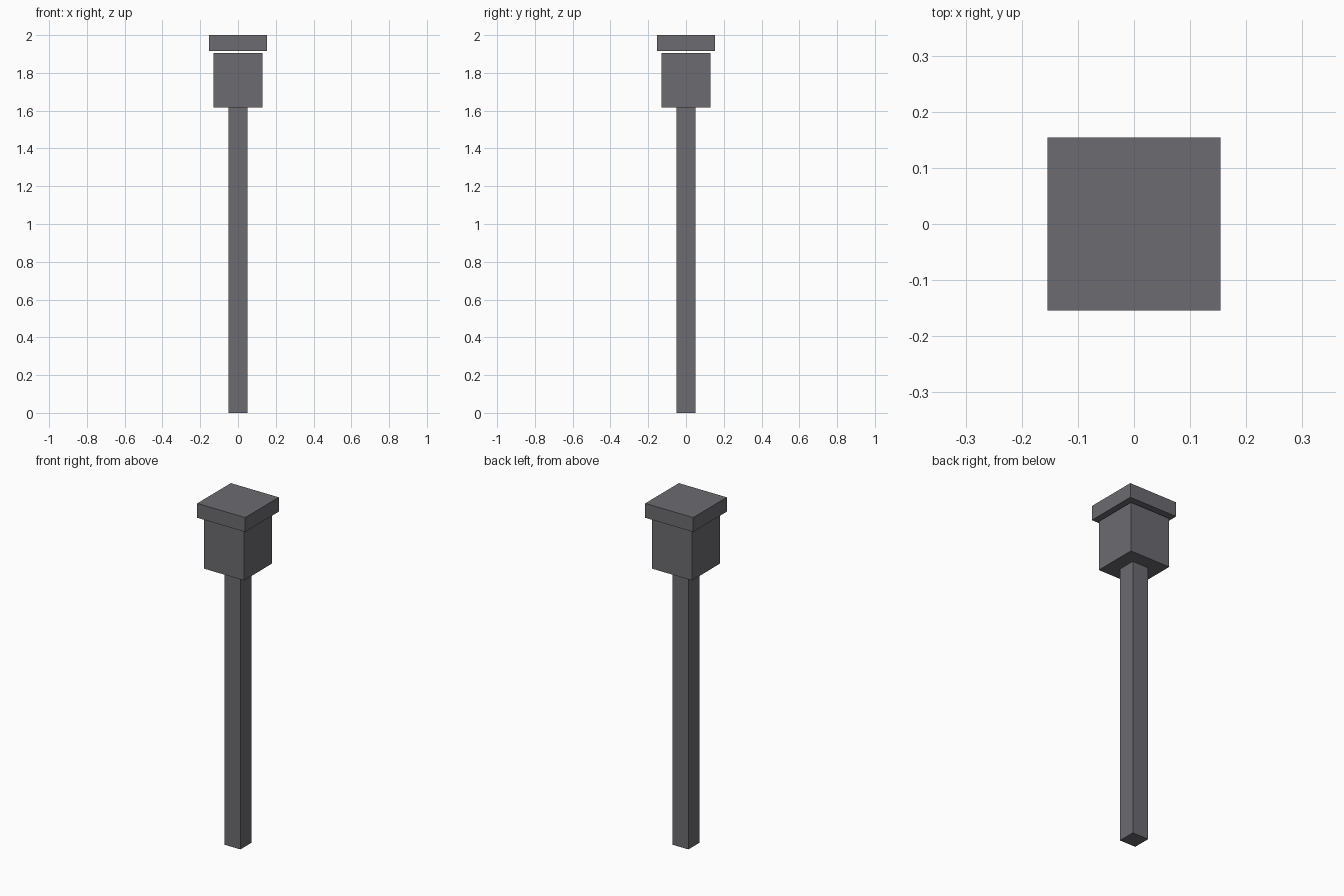
import bpy

if "Cube" in bpy.data.objects:
    bpy.data.objects.remove(bpy.data.objects["Cube"])


def box(name, width, z0, z1, mat):
    """Square block centred on the z axis, spanning z0 to z1."""
    bpy.ops.mesh.primitive_cube_add(size=1, location=(0, 0, (z0 + z1) / 2))
    ob = bpy.context.object
    ob.name = name
    ob.scale = (width, width, z1 - z0)
    bpy.ops.object.transform_apply(location=False, rotation=False, scale=True)
    ob.data.materials.append(mat)
    return ob


# Dark painted metal
metal = bpy.data.materials.new("dark_metal")
metal.diffuse_color = (0.15, 0.15, 0.165, 1)
metal.use_nodes = True
metal.node_tree.nodes["Principled BSDF"].inputs["Base Color"].default_value = metal.diffuse_color

# Slim square post
box("post", 0.103, 0.0, 1.617, metal)
# Lamp housing on top of the post
box("head", 0.258, 1.617, 1.906, metal)
# Overhanging cap, floating just above the housing
box("cap", 0.309, 1.916, 2.0, metal)
